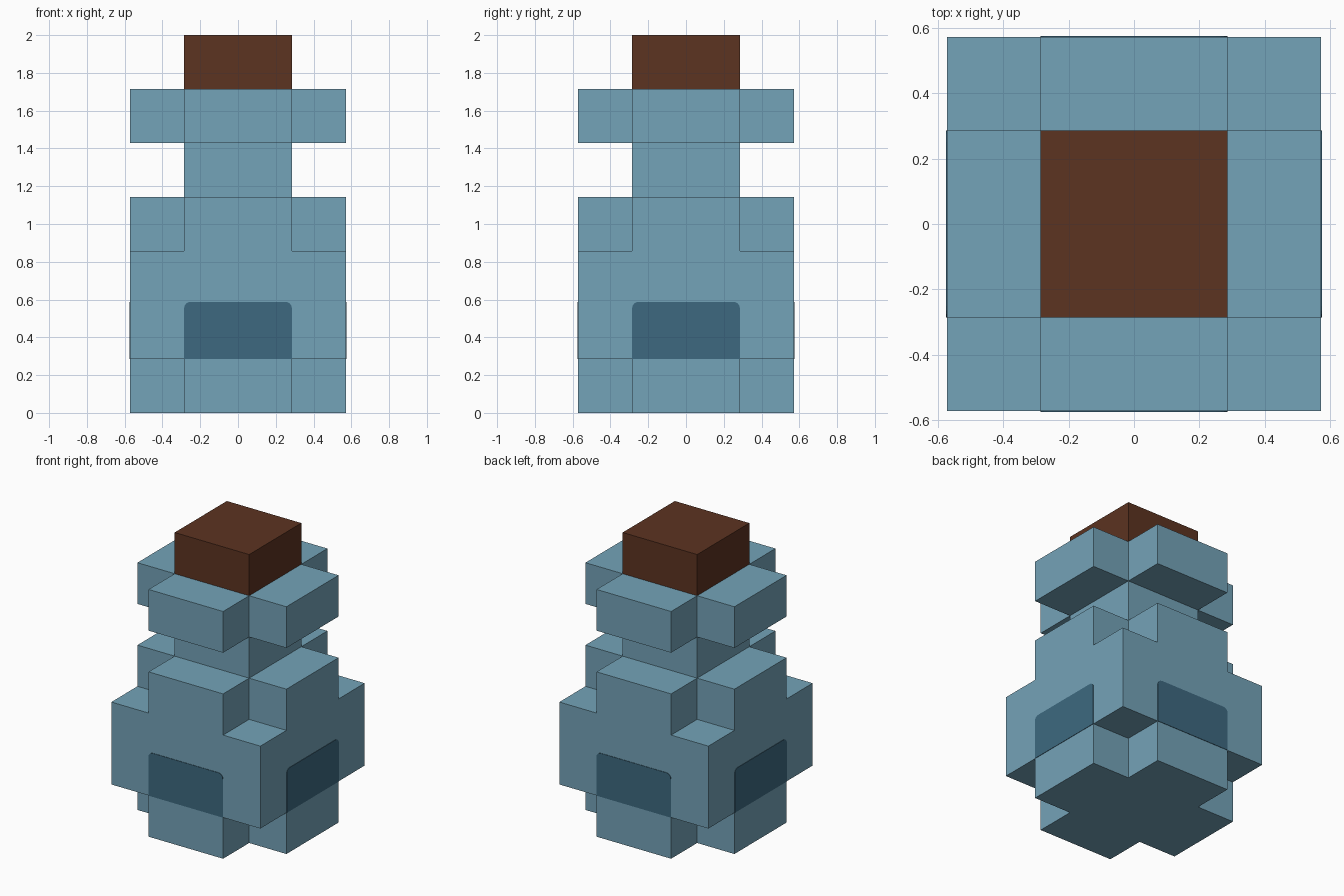
import bpy, bmesh, math
from mathutils import Matrix, Vector

if "Cube" in bpy.data.objects:
    bpy.data.objects.remove(bpy.data.objects["Cube"], do_unlink=True)

U = 2 / 7  # edge length of one block


def material(name, rgb):
    m = bpy.data.materials.new(name)
    m.use_nodes = True
    m.diffuse_color = (*rgb, 1)
    bsdf = next(n for n in m.node_tree.nodes if n.type == 'BSDF_PRINCIPLED')
    bsdf.inputs["Base Color"].default_value = (*rgb, 1)
    return m


glass = material("pale_blue_glass", (0.175, 0.366, 0.479))
label = material("dark_blue_panel", (0.047, 0.141, 0.216))
cork = material("brown_cork", (0.107, 0.033, 0.015))


def finish(name, bm, mat):
    mesh = bpy.data.meshes.new(name)
    bm.normal_update()
    bm.to_mesh(mesh)
    bm.free()
    mesh.materials.append(mat)
    ob = bpy.data.objects.new(name, mesh)
    bpy.context.collection.objects.link(ob)
    return ob


def filled(shape, x, y):
    """Block test on a 4 x 4 layer, with x and y from 0 to 3."""
    in_x, in_y = x in (1, 2), y in (1, 2)
    if not (0 <= x < 4 and 0 <= y < 4):
        return False
    return {"full": True, "cross": in_x or in_y, "core": in_x and in_y}[shape]


# Bottle: one closed shell of stacked block layers, outer faces only
layers = ["cross", "full", "full", "cross", "core", "cross"]


def solid(x, y, z):
    return 0 <= z < len(layers) and filled(layers[z], x, y)


bm = bmesh.new()
for z in range(len(layers)):
    for x in range(4):
        for y in range(4):
            if not solid(x, y, z):
                continue
            for axis in range(3):
                for side in (-1, 1):
                    n = Vector((0, 0, 0))
                    n[axis] = side
                    if solid(x + int(n.x), y + int(n.y), z + int(n.z)):
                        continue
                    a = Vector((0, 0, 0))
                    a[(axis + 1) % 3] = 0.5
                    b = n.cross(a)
                    c = Vector((x - 1.5, y - 1.5, z + 0.5)) + n * 0.5
                    corners = (c - a - b, c + a - b, c + a + b, c - a + b)
                    bm.faces.new([bm.verts.new(p * U) for p in corners])
bmesh.ops.remove_doubles(bm, verts=bm.verts[:], dist=0.001)
bmesh.ops.recalc_face_normals(bm, faces=bm.faces[:])
finish("bottle", bm, glass)

# Cork
bm = bmesh.new()
bmesh.ops.create_cube(bm, size=1, matrix=Matrix.Translation((0, 0, 6.5 * U))
                      @ Matrix.Diagonal((2 * U, 2 * U, U, 1)))
finish("cork", bm, cork)

# Thin panels with rounded upper corners, one on each side
top, radius, thick = 0.588, 0.035, 0.003
outline = [(-U, U), (U, U)]
for cx, start in ((U - radius, 0), (radius - U, 90)):
    for i in range(5):
        t = math.radians(start + i * 22.5)
        outline.append((cx + radius * math.cos(t), top - radius + radius * math.sin(t)))

for i, side in enumerate(("front", "left", "back", "right")):
    bm = bmesh.new()
    face = bm.faces.new([bm.verts.new((x, -2 * U, z)) for x, z in outline])
    ext = bmesh.ops.extrude_face_region(bm, geom=[face])
    moved = [v for v in ext["geom"] if isinstance(v, bmesh.types.BMVert)]
    bmesh.ops.translate(bm, verts=moved, vec=(0, -thick, 0))
    bmesh.ops.recalc_face_normals(bm, faces=bm.faces[:])
    bmesh.ops.rotate(bm, verts=bm.verts[:], matrix=Matrix.Rotation(math.pi / 2 * i, 3, 'Z'))
    finish(side + "_panel", bm, label)
